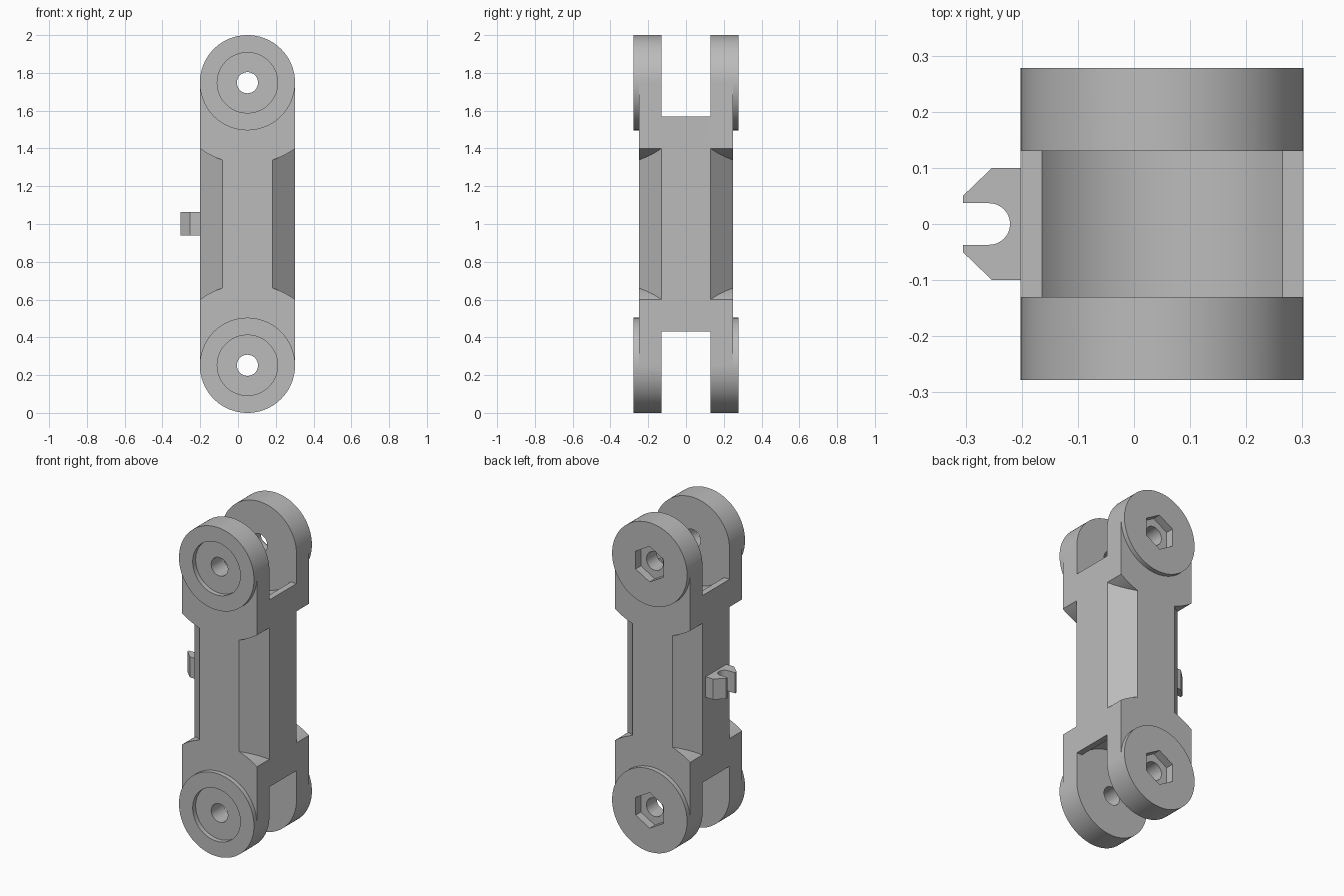
import bpy, bmesh
from math import sin, cos, pi

cube = bpy.data.objects.get("Cube")
if cube:
    bpy.data.objects.remove(cube, do_unlink=True)

grey = bpy.data.materials.new("plain grey")
grey.use_nodes = True
grey.diffuse_color = (0.5, 0.5, 0.5, 1)
grey.node_tree.nodes["Principled BSDF"].inputs["Base Color"].default_value = (0.5, 0.5, 0.5, 1)

CX = 0.05                  # middle of the link
R = 0.252                  # end radius
PIVOTS = (R, 2 - R)        # pivot heights
DEPTH = 0.25               # half depth of the body
BOSS = 0.278               # outer face of the bosses
GAP = 0.13                 # half width of the fork slot


def arc(cx, cy, r, start, end, steps):
    return [(cx + r * cos(start + (end - start) * i / steps),
             cy + r * sin(start + (end - start) * i / steps)) for i in range(steps + 1)]


def circle(cx, cy, r, n=96, start=0):
    return arc(cx, cy, r, start, start + 2 * pi, n)[:-1]


def prism(name, points, axis, lo, hi):
    """Extrude an outline along y (outline in x, z) or z (outline in x, y)."""
    bm = bmesh.new()
    place = (lambda a, b, t: (a, t, b)) if axis == "y" else (lambda a, b, t: (a, b, t))
    face = bm.faces.new([bm.verts.new(place(a, b, lo)) for a, b in points])
    top = bmesh.ops.extrude_face_region(bm, geom=[face])["geom"]
    shift = (0, hi - lo, 0) if axis == "y" else (0, 0, hi - lo)
    bmesh.ops.translate(bm, vec=shift, verts=[v for v in top if isinstance(v, bmesh.types.BMVert)])
    bmesh.ops.recalc_face_normals(bm, faces=bm.faces)
    mesh = bpy.data.meshes.new(name)
    bm.to_mesh(mesh)
    bm.free()
    mesh.materials.append(grey)
    obj = bpy.data.objects.new(name, mesh)
    bpy.context.collection.objects.link(obj)
    return obj


def activate(obj):
    bpy.ops.object.select_all(action="DESELECT")
    obj.select_set(True)
    bpy.context.view_layer.objects.active = obj


def cut(obj, *args):
    """Subtract a prism, or an existing object, from obj."""
    cutter = args[0] if len(args) == 1 else prism("cutter", *args)
    activate(obj)
    mod = obj.modifiers.new("cut", "BOOLEAN")
    mod.operation, mod.solver, mod.object = "DIFFERENCE", "EXACT", cutter
    bpy.ops.object.modifier_apply(modifier=mod.name)
    bpy.data.objects.remove(cutter, do_unlink=True)


def cut_pivot(obj, z):
    """Bolt hole, round recess at the front, nut pocket at the back."""
    cut(obj, circle(CX, z, 0.056, 48), "y", -0.4, 0.4)
    cut(obj, circle(CX, z, 0.16), "y", -0.4, -0.249)
    cut(obj, circle(CX, z, 0.108, 6, pi / 2), "y", 0.228, 0.4)


# Link body with rounded ends
outline = arc(CX, PIVOTS[0], R, pi, 2 * pi, 48) + arc(CX, PIVOTS[1], R, 0, pi, 48)
body = prism("link_body", outline, "y", -DEPTH, DEPTH)
parts = [body]

# Fork slots with a hollowed floor
for z, lo, hi in ((PIVOTS[0], -0.2, 0.432), (PIVOTS[1], 1.568, 2.2)):
    cut(body, [(-0.5, lo), (0.6, lo), (0.6, hi), (-0.5, hi)], "y", -GAP, GAP)
    cut(body, circle(CX, z, 0.28), "y", -GAP, GAP)
    cut_pivot(body, z)

# Chamfered corner pockets, ending in arcs around the pivots
for sx in (-1, 1):
    for sy in (-1, 1):
        corner = [(CX + sx * a, sy * b) for a, b in ((0.303, 0.08), (0.303, 0.303), (0.08, 0.303))]
        wedge = prism("corner_cutter", corner, "z", 0.4, 1.6)
        for z in PIVOTS:
            cut(wedge, circle(CX, z, 0.43, 128), "y", -0.5, 0.5)
        cut(body, wedge)

# Raised round bosses on the fork arms
for end, z in zip(("lower", "upper"), PIVOTS):
    for side, lo, hi in (("front", -BOSS, -DEPTH), ("back", DEPTH, BOSS)):
        boss = prism(f"{end}_{side}_boss", circle(CX, z, R), "y", lo, hi)
        cut_pivot(boss, z)
        parts.append(boss)

# Cable clip on the right side
half = [(-0.19, 0.1), (-0.253, 0.1), (-0.305, 0.05), (-0.305, 0.037)]
clip_outline = half + arc(-0.258, 0, 0.037, pi / 2, -pi / 2, 24) + [(x, -y) for x, y in reversed(half)]
parts.append(prism("cable_clip", clip_outline, "z", 0.938, 1.063))

for obj in parts:
    activate(obj)
    bpy.ops.object.shade_smooth_by_angle(angle=pi / 6)
